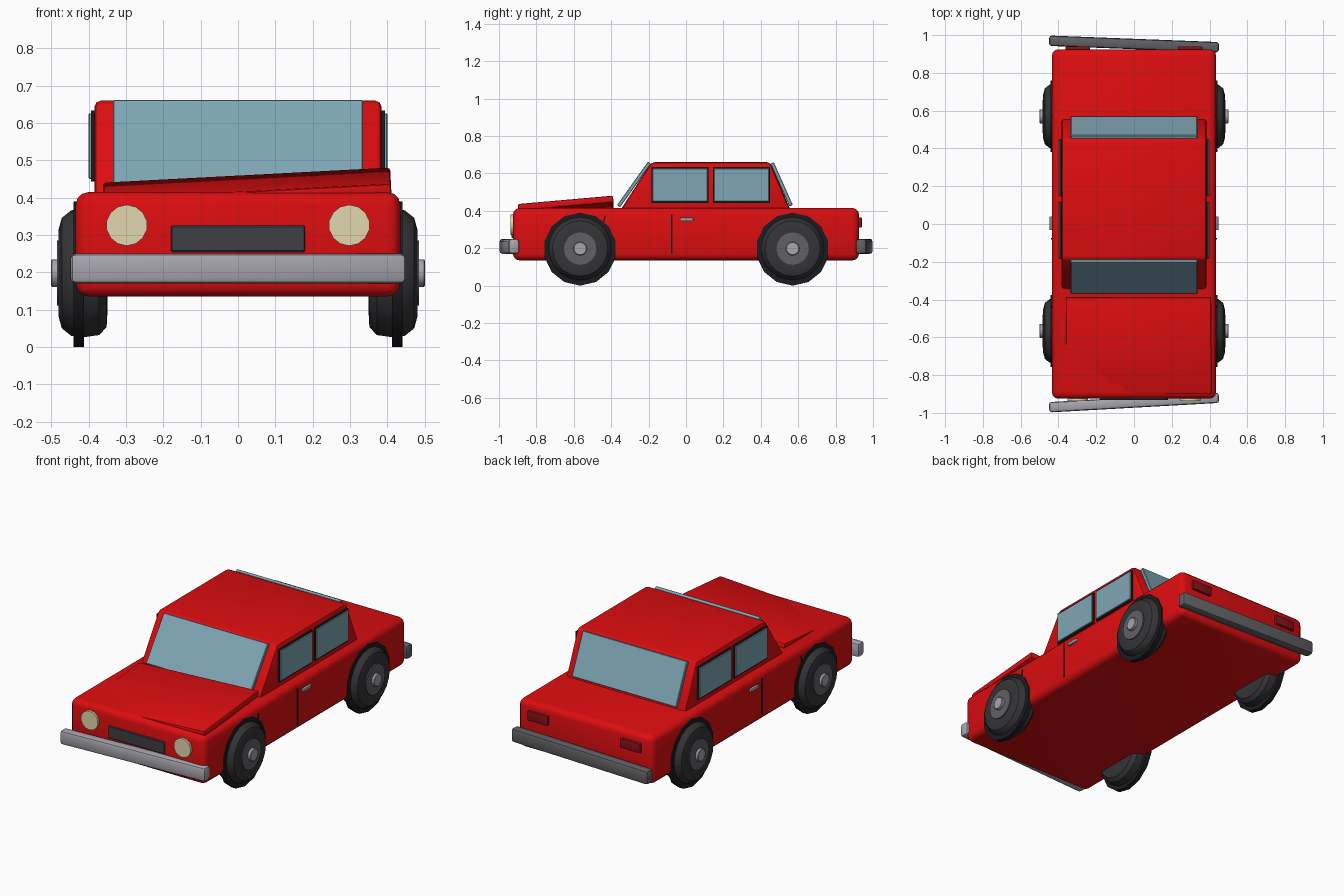
import bpy, bmesh, math
from mathutils import Matrix, Euler

if "Cube" in bpy.data.objects:
    bpy.data.objects.remove(bpy.data.objects["Cube"])


def material(name, *rgb):
    m = bpy.data.materials.new(name)
    m.diffuse_color = (*rgb, 1)
    m.use_nodes = True
    m.node_tree.nodes["Principled BSDF"].inputs["Base Color"].default_value = m.diffuse_color
    return m


RED = material("red paint", 0.72, 0.004, 0.005)
GLASS = material("window glass", 0.21, 0.38, 0.46)
RUBBER = material("tyre rubber", 0.035, 0.035, 0.04)
RIM = material("dark metal", 0.12, 0.12, 0.13)
SILVER = material("silver metal", 0.38, 0.38, 0.42)
CREAM = material("headlight cream", 0.75, 0.68, 0.42)
TAIL = material("tail light red", 0.25, 0.005, 0.01)
GRILLE = material("grille grey", 0.05, 0.05, 0.06)
BLACK = material("seam black", 0.012, 0.012, 0.014)


def finish(bm, name, mat, bevel=0, segments=2):
    if bevel:
        bmesh.ops.bevel(bm, geom=[e for e in bm.edges], offset=bevel, segments=segments,
                        profile=0.5, affect='EDGES', clamp_overlap=True)
    bmesh.ops.recalc_face_normals(bm, faces=bm.faces[:])
    me = bpy.data.meshes.new(name)
    bm.to_mesh(me)
    bm.free()
    me.materials.append(mat)
    ob = bpy.data.objects.new(name, me)
    bpy.context.collection.objects.link(ob)
    bpy.context.view_layer.objects.active = ob
    ob.select_set(True)
    bpy.ops.object.shade_smooth_by_angle(angle=math.radians(35))
    ob.select_set(False)
    return ob


def box(name, mat, center, size, rot=(0, 0, 0), bevel=0, segments=2):
    bm = bmesh.new()
    bmesh.ops.create_cube(bm, size=1, matrix=Matrix.Diagonal((*size, 1)))
    ob = finish(bm, name, mat, bevel, segments)
    ob.data.transform(Matrix.Translation(center) @ Euler([math.radians(a) for a in rot]).to_matrix().to_4x4())
    return ob


def lathe_x(name, mat, profile, side, y, z, sides):
    """Solid of revolution about an axis along x; profile holds (x, radius)."""
    bm = bmesh.new()
    rings = []
    for x, r in profile:
        rings.append([bm.verts.new((side * x, y + r * math.sin(2 * math.pi * i / sides),
                                    z + r * math.cos(2 * math.pi * i / sides))) for i in range(sides)])
    for a, b in zip(rings, rings[1:]):
        for i in range(sides):
            j = (i + 1) % sides
            bm.faces.new((a[i], a[j], b[j], b[i]))
    bm.faces.new(rings[0])
    bm.faces.new(rings[-1])
    return finish(bm, name, mat)


# Lower body
box("body", RED, (0, 0, 0.275), (0.87, 1.85, 0.28), bevel=0.035, segments=3)

# Cabin: side profile extruded across the car
bm = bmesh.new()
outline = [(-0.36, 0.39), (0.565, 0.39), (0.45, 0.66), (-0.185, 0.66)]
left = [bm.verts.new((-0.385, y, z)) for y, z in outline]
right = [bm.verts.new((0.385, y, z)) for y, z in outline]
bm.faces.new(left)
bm.faces.new(right)
for i in range(4):
    j = (i + 1) % 4
    bm.faces.new((left[i], left[j], right[j], right[i]))
finish(bm, "cabin", RED, 0.018)

# Crooked bonnet, sprung up at the rear right corner
box("bonnet", RED, (0.025, -0.643, 0.421), (0.77, 0.51, 0.036), (5, -3, 0), 0.008)

# Windscreen and rear window
box("windscreen", GLASS, (0, -0.278, 0.541), (0.67, 0.02, 0.285), (-35.5, 0, 0), 0.003, 1)
box("rear_window", GLASS, (0, 0.511, 0.542), (0.67, 0.02, 0.25), (24, 0, 0), 0.003, 1)

# Bent bumpers
box("front_bumper", SILVER, (0, -0.945, 0.21), (0.9, 0.055, 0.08), (0, 0, 3.2), 0.014)
box("rear_bumper", RIM, (0, 0.953, 0.21), (0.9, 0.055, 0.08), (0, 0, -2.2), 0.014)

# Grille
box("grille", GRILLE, (0, -0.923, 0.29), (0.36, 0.02, 0.07), bevel=0.003, segments=1)

for s, tag in ((-1, "left"), (1, "right")):
    # Headlights and tail lights
    bm = bmesh.new()
    bmesh.ops.create_cone(bm, cap_ends=True, segments=14, radius1=0.055, radius2=0.055, depth=0.035,
                          matrix=Matrix.Translation((s * 0.298, -0.92, 0.326)) @ Matrix.Rotation(math.pi / 2, 4, 'X'))
    finish(bm, tag + "_headlight", CREAM)
    box(tag + "_tail_light", TAIL, (s * 0.297, 0.927, 0.338), (0.13, 0.026, 0.055), bevel=0.005)

    # Side windows with thin dark surrounds
    for y, part in ((-0.032, "front"), (0.297, "rear")):
        box(f"{tag}_{part}_window_frame", BLACK, (s * 0.386, y, 0.538), (0.016, 0.304, 0.19))
        box(f"{tag}_{part}_window", GLASS, (s * 0.392, y, 0.538), (0.016, 0.292, 0.175), bevel=0.002, segments=1)

    # Door seams and handle
    box(tag + "_door_seam", BLACK, (s * 0.434, -0.077, 0.275), (0.009, 0.008, 0.21))
    box(tag + "_wing_seam", BLACK, (s * 0.434, -0.443, 0.325), (0.009, 0.008, 0.1), (-12, 0, 0))
    box(tag + "_door_handle", SILVER, (s * 0.438, 0.003, 0.354), (0.018, 0.072, 0.018), bevel=0.004)

    # Wheels: arch disc, tyre, rim and hub
    for y, part in ((-0.566, "front"), (0.57, "rear")):
        name = f"{tag}_{part}_"
        lathe_x(name + "wheel_arch", BLACK, [(0.413, 0.195), (0.441, 0.195)], s, y, 0.195, 14)
        lathe_x(name + "tyre", RUBBER, [(0.35, 0.11), (0.352, 0.145), (0.372, 0.166), (0.415, 0.172),
                                        (0.447, 0.168), (0.472, 0.148), (0.481, 0.115), (0.478, 0.08)],
                s, y, 0.198, 20)
        lathe_x(name + "rim", RIM, [(0.44, 0.087), (0.485, 0.087)], s, y, 0.198, 16)
        lathe_x(name + "hub", SILVER, [(0.46, 0.037), (0.498, 0.037), (0.501, 0.033)], s, y, 0.198, 12)
